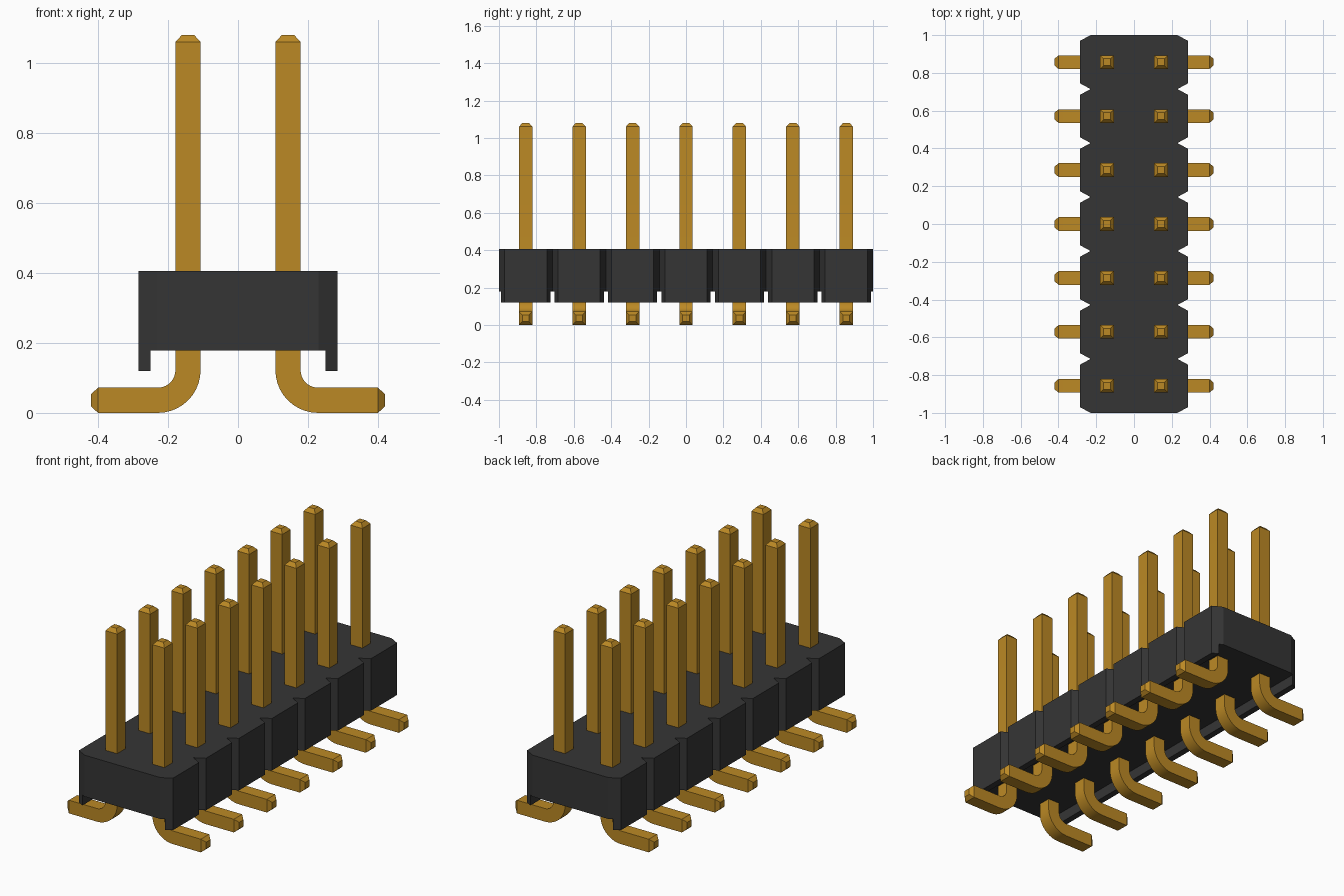
import bpy, bmesh, math
from mathutils import Vector

cube = bpy.data.objects.get("Cube")
if cube:
    bpy.data.objects.remove(cube, do_unlink=True)

ROWS = 7
PITCH = 2 / ROWS
HALF_W, CHAMFER_X, CHAMFER_Y = 0.285, 0.055, 0.03
LIP_X = 0.25
LIP_Z, FLOOR_Z, TOP_Z = 0.12, 0.178, 0.405
PIN_X, PIN_HALF = 0.143, 0.036
BEND = 0.086


def material(name, rgb):
    mat = bpy.data.materials.new(name)
    mat.use_nodes = True
    mat.diffuse_color = (*rgb, 1)
    mat.node_tree.nodes["Principled BSDF"].inputs["Base Color"].default_value = (*rgb, 1)
    return mat


black = material("black plastic", (0.036, 0.036, 0.036))
gold = material("gold metal", (0.5, 0.25, 0.018))


def make_object(name, bm, mat):
    bmesh.ops.recalc_face_normals(bm, faces=bm.faces)
    mesh = bpy.data.meshes.new(name)
    bm.to_mesh(mesh)
    bm.free()
    mesh.materials.append(mat)
    obj = bpy.data.objects.new(name, mesh)
    bpy.context.collection.objects.link(obj)
    return obj


def add_prism(bm, outline, z0, z1):
    face = bm.faces.new([bm.verts.new((x, y, z0)) for x, y in outline])
    result = bmesh.ops.extrude_face_region(bm, geom=[face], use_keep_orig=True)
    top = [v for v in result["geom"] if isinstance(v, bmesh.types.BMVert)]
    bmesh.ops.translate(bm, verts=top, vec=(0, 0, z1 - z0))


row_y = [(i - (ROWS - 1) / 2) * PITCH for i in range(ROWS)]
inner_x = HALF_W - CHAMFER_X

# Housing block: one outline with a V notch between neighbouring rows
side = [(inner_x, -1)]
for y in row_y:
    end = y + PITCH / 2
    side += [(HALF_W, y - PITCH / 2 + CHAMFER_Y), (HALF_W, end - CHAMFER_Y), (inner_x, end)]
bm = bmesh.new()
add_prism(bm, side + [(-x, -y) for x, y in side], FLOOR_Z, TOP_Z)
make_object("housing", bm, black)

# Standoff lips hanging under both long edges
lip_half = PITCH / 2 - CHAMFER_Y * (LIP_X - inner_x) / CHAMFER_X
flat_half = PITCH / 2 - CHAMFER_Y
bm = bmesh.new()
for s in (-1, 1):
    for y in row_y:
        add_prism(bm, [(s * LIP_X, y - lip_half), (s * HALF_W, y - flat_half),
                       (s * HALF_W, y + flat_half), (s * LIP_X, y + lip_half)],
                  LIP_Z, FLOOR_Z)
make_object("standoff_lips", bm, black)

# Pin path: (centre x, centre z, direction angle, half size)
tip = PIN_HALF * 0.5
stations = [(PIN_X, 1.08, math.pi, tip), (PIN_X, 1.06, math.pi, PIN_HALF)]
for i in range(11):
    a = math.pi + math.pi / 2 * i / 10
    stations.append((PIN_X + BEND + BEND * math.cos(a),
                     PIN_HALF + BEND + BEND * math.sin(a), a, PIN_HALF))
foot = 1.5 * math.pi
stations += [(0.40, PIN_HALF, foot, PIN_HALF), (0.42, PIN_HALF, foot, tip)]


def make_pin(name, y, s):
    bm = bmesh.new()
    rings = []
    for x, z, a, h in stations:
        out = Vector((math.cos(a), 0, math.sin(a))) * h
        ring = []
        for u, v in ((-1, -1), (1, -1), (1, 1), (-1, 1)):
            p = Vector((x, y + v * h, z)) + out * u
            ring.append(bm.verts.new((s * p.x, p.y, p.z)))
        rings.append(ring)
    for a, b in zip(rings, rings[1:]):
        for k in range(4):
            n = (k + 1) % 4
            bm.faces.new((a[k], a[n], b[n], b[k]))
    bm.faces.new(rings[0])
    bm.faces.new(rings[-1])
    obj = make_object(name, bm, gold)
    # Smooth bend, crisp edges
    for poly in obj.data.polygons:
        poly.use_smooth = True
    obj.data.set_sharp_from_angle(angle=math.radians(30))


# Two mirrored rows of bent pins
for i, y in enumerate(row_y):
    make_pin(f"left_pin_{i + 1}", y, 1)
    make_pin(f"right_pin_{i + 1}", y, -1)
